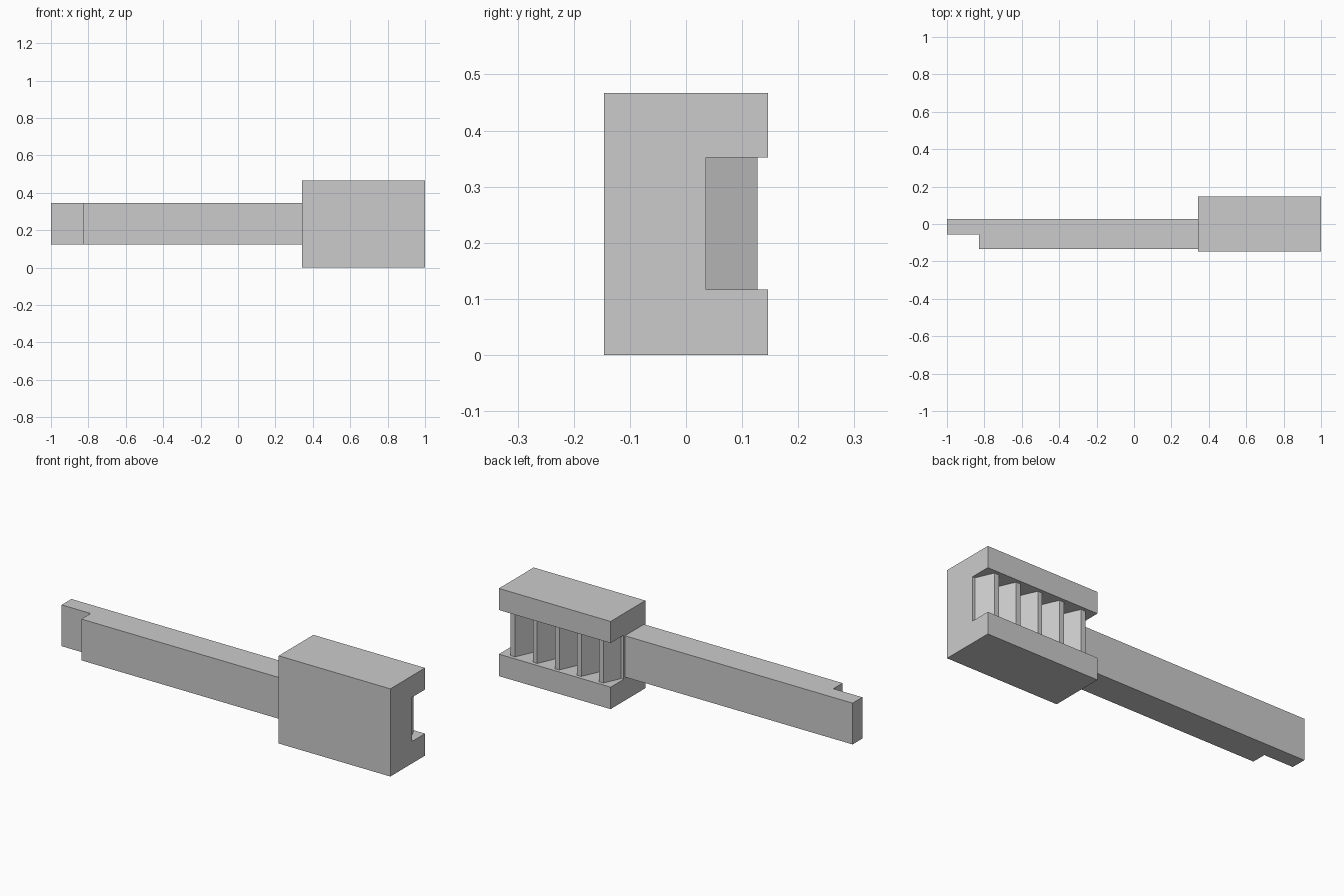
import bpy
import bmesh
from mathutils import Vector

cube = bpy.data.objects.get("Cube")
if cube:
    bpy.data.objects.remove(cube, do_unlink=True)

grey = bpy.data.materials.new("plain grey")
grey.use_nodes = True
grey.diffuse_color = (0.6, 0.6, 0.6, 1)
grey.node_tree.nodes["Principled BSDF"].inputs["Base Color"].default_value = (0.6, 0.6, 0.6, 1)


def prism(name, outline, direction):
    """Extrude a closed planar outline into a flat-faced solid."""
    bm = bmesh.new()
    face = bm.faces.new([bm.verts.new(p) for p in outline])
    new = bmesh.ops.extrude_face_region(bm, geom=[face])["geom"]
    moved = [v for v in new if isinstance(v, bmesh.types.BMVert)]
    bmesh.ops.translate(bm, verts=moved, vec=Vector(direction))
    bmesh.ops.recalc_face_normals(bm, faces=bm.faces)
    mesh = bpy.data.meshes.new(name)
    bm.to_mesh(mesh)
    bm.free()
    mesh.materials.append(grey)
    obj = bpy.data.objects.new(name, mesh)
    bpy.context.collection.objects.link(obj)
    return obj


head_x, head_end = 0.342, 1.0
half_depth, height = 0.146, 0.467
low, high = 0.117, 0.352
floor_y, tip_y = 0.036, 0.127

# Head block with a channel along its back
channel = [(-half_depth, 0), (half_depth, 0), (half_depth, low), (floor_y, low),
           (floor_y, high), (half_depth, high), (half_depth, height), (-half_depth, height)]
prism("head_block", [(head_x, y, z) for y, z in channel], (head_end - head_x, 0, 0))

# Row of tapered teeth standing in the channel
middle = (head_x + head_end) / 2
for i in range(5):
    cx = middle + (i - 2) * 0.13
    tooth = [(-0.054, floor_y), (0.054, floor_y), (0.013, tip_y), (-0.013, tip_y)]
    prism(f"tooth_{i + 1}", [(cx + x, y, low) for x, y in tooth], (0, 0, high - low))

# Long arm with a stepped tip
front_y, step_y, back_y = -0.134, -0.056, 0.026
arm = [(-1, step_y), (-0.829, step_y), (-0.829, front_y),
       (head_x, front_y), (head_x, back_y), (-1, back_y)]
prism("arm", [(x, y, 0.125) for x, y in arm], (0, 0, 0.22))
